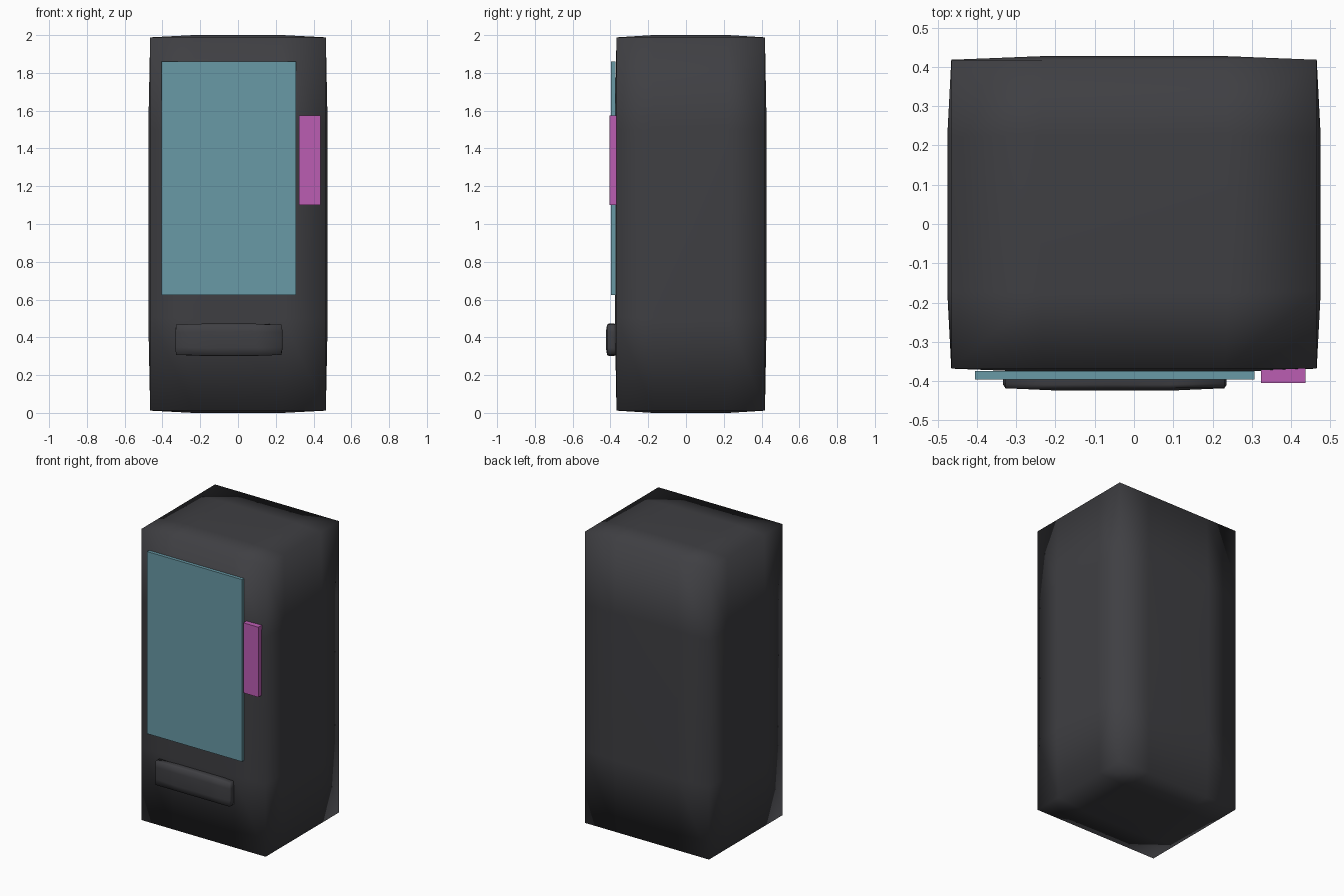
import bpy, bmesh

if "Cube" in bpy.data.objects:
    bpy.data.objects.remove(bpy.data.objects["Cube"])


def material(name, rgb):
    m = bpy.data.materials.new(name)
    m.diffuse_color = (*rgb, 1)
    m.use_nodes = True
    m.node_tree.nodes["Principled BSDF"].inputs["Base Color"].default_value = m.diffuse_color
    return m


def box(name, lo, hi, mat, inset=None):
    """Box between two corners; with an inset its edges pull in so the faces bulge."""
    mid = [(a + b) / 2 for a, b in zip(lo, hi)]
    half = [(b - a) / 2 for a, b in zip(lo, hi)]
    bm = bmesh.new()
    bmesh.ops.create_cube(bm, size=2)
    if inset:
        bmesh.ops.subdivide_edges(bm, edges=bm.edges[:], cuts=3, use_grid_fill=True)
    for v in bm.verts:
        on_edge = sum(abs(c) > 0.99 for c in v.co) > 1
        for i in range(3):
            c = v.co[i]
            size = half[i]
            if inset and on_edge:
                size -= inset[i]
            v.co[i] = mid[i] + c * size
    for f in bm.faces:
        f.smooth = inset is not None
    mesh = bpy.data.meshes.new(name)
    bm.to_mesh(mesh)
    bm.free()
    mesh.materials.append(mat)
    obj = bpy.data.objects.new(name, mesh)
    bpy.context.collection.objects.link(obj)
    return obj


dark = material("dark_casing", (0.05, 0.05, 0.056))
teal = material("window_glass", (0.14, 0.32, 0.38))
pink = material("payment_panel", (0.5, 0.11, 0.45))

# Cabinet with gently swollen faces
box("cabinet", (-0.475, -0.377, 0.0), (0.475, 0.427, 2.0), dark, (0.01, 0.009, 0.012))
# Display window
box("display_window", (-0.405, -0.396, 0.625), (0.307, -0.374, 1.86), teal)
# Payment panel
box("payment_panel", (0.323, -0.405, 1.10), (0.436, -0.365, 1.575), pink)
# Pickup flap, slightly swollen like the cabinet
box("pickup_flap", (-0.333, -0.424, 0.302), (0.236, -0.365, 0.472), dark, (0.006, 0.006, 0.005))
